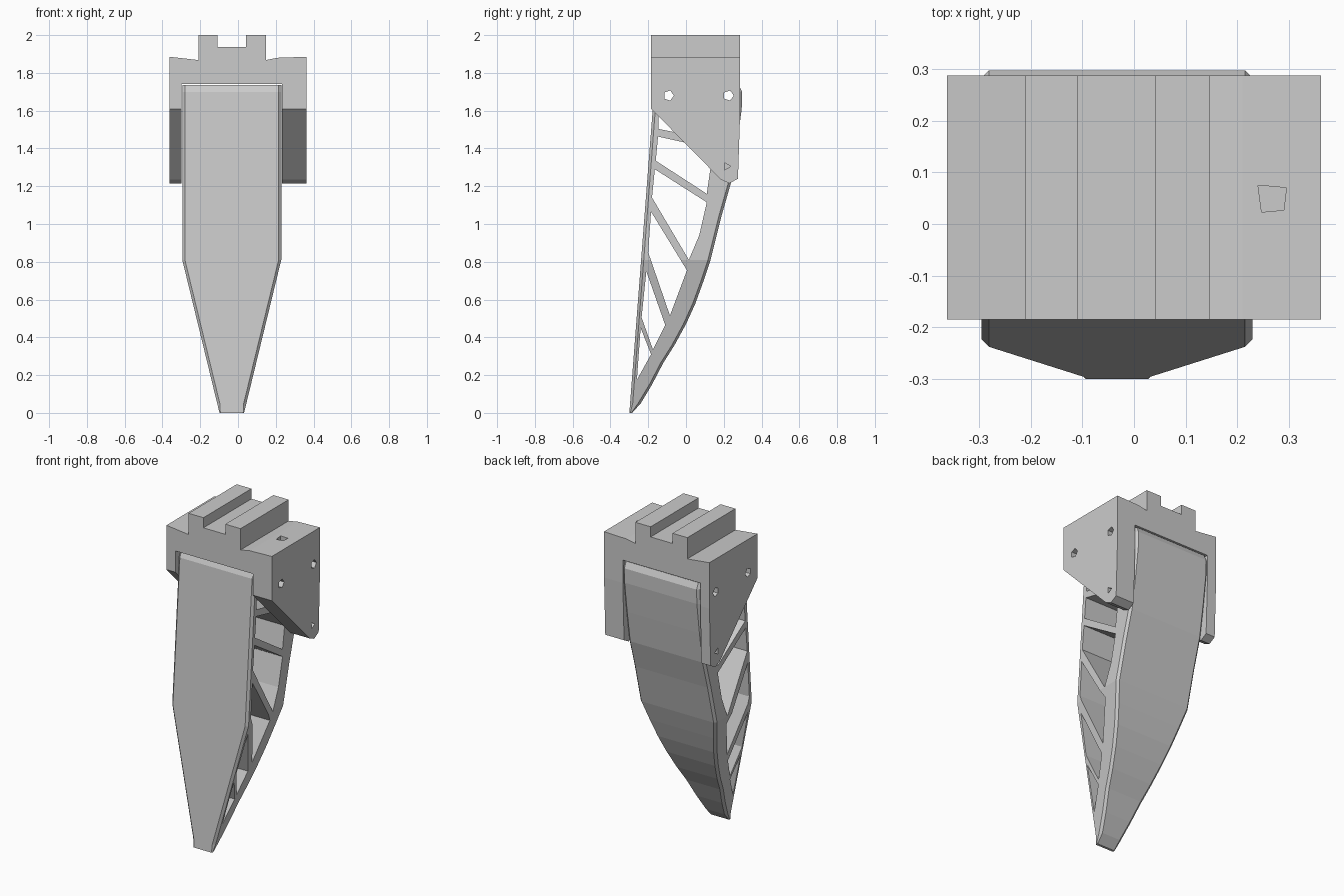
import bpy, bmesh, math

if "Cube" in bpy.data.objects:
    bpy.data.objects.remove(bpy.data.objects["Cube"])

CX = -0.033  # centre line of the leg blade


def prism(name, pts, axis, lo, hi):
    """Extrude a 2D outline along x (y,z points), y (x,z points) or z (x,y points)."""
    place = {'x': lambda p, t: (t, p[0], p[1]),
             'y': lambda p, t: (p[0], t, p[1]),
             'z': lambda p, t: (p[0], p[1], t)}[axis]
    return loft(name, [[place(p, t) for p in pts] for t in (lo, hi)])


def loft(name, rings):
    """Skin a stack of equal rings and cap both ends."""
    bm = bmesh.new()
    vs = [[bm.verts.new(c) for c in ring] for ring in rings]
    n = len(vs[0])
    for a, b in zip(vs, vs[1:]):
        for i in range(n):
            j = (i + 1) % n
            bm.faces.new((a[i], a[j], b[j], b[i]))
    bm.faces.new(vs[0])
    bm.faces.new(vs[-1])
    bmesh.ops.recalc_face_normals(bm, faces=bm.faces)
    me = bpy.data.meshes.new(name)
    bm.to_mesh(me)
    bm.free()
    ob = bpy.data.objects.new(name, me)
    bpy.context.collection.objects.link(ob)
    return ob


def combine(ob, tool, op='DIFFERENCE'):
    tool.hide_render = True
    mod = ob.modifiers.new(op, 'BOOLEAN')
    mod.operation, mod.object, mod.solver = op, tool, 'EXACT'
    bpy.context.view_layer.objects.active = ob
    bpy.ops.object.modifier_apply(modifier=mod.name)


def ngon(y, z, r, n):
    return [(y + r * math.cos(math.tau * i / n), z + r * math.sin(math.tau * i / n))
            for i in range(n)]


# Mounting block: side outline intersected with the railed, channelled front outline
block = prism("mount_block", [(-0.185, 2.1), (0.287, 2.1), (0.287, 1.6), (0.275, 1.24),
                              (0.23, 1.215), (0.185, 1.235), (-0.185, 1.61)], 'x', -0.6, 0.6)
front = prism("front_outline", [
    (-0.362, 1.1), (-0.362, 1.885), (-0.21, 1.868), (-0.21, 2.0), (-0.108, 2.0),
    (-0.108, 1.937), (0.042, 1.937), (0.042, 2.0), (0.147, 2.0), (0.147, 1.868),
    (0.21, 1.88), (0.362, 1.885), (0.362, 1.1), (0.233, 1.1), (0.233, 1.742),
    (-0.299, 1.742), (-0.299, 1.1)], 'y', -0.6, 0.6)
combine(block, front, 'INTERSECT')

# Tapered leg blade: chamfered rectangle sections of (z, back y)
back = [(0, -0.285), (0.05, -0.24), (0.15, -0.18), (0.265, -0.12), (0.36, -0.06),
        (0.47, 0.0), (0.58, 0.05), (0.69, 0.09), (0.81, 0.13), (0.93, 0.16),
        (1.05, 0.19), (1.225, 0.24), (1.42, 0.27), (1.61, 0.295), (1.7, 0.297), (1.737, 0.28)]
rings = []
for z, yb in back:
    yf = -0.30 + 0.077 * z + (0.015 if z > 1.72 else 0)
    w = 0.065 + 0.197 * min(z / 0.81, 1)
    c = min(0.014, (yb - yf) * 0.3)
    rings.append([(CX + x, y, z) for x, y in (
        (-w + c, yf), (w - c, yf), (w, yf + c), (w, yb - c),
        (w - c, yb), (-w + c, yb), (-w, yb - c), (-w, yf + c))])
blade = loft("leg_blade", rings)

# Lattice windows through the blade, leaving slanted struts
windows = [
    [(-0.145, 1.58), (0.02, 1.58), (0.02, 1.47), (-0.145, 1.503)],
    [(-0.148, 1.463), (0.0, 1.43), (0.13, 1.30), (0.11, 1.16), (-0.16, 1.335)],
    [(-0.165, 1.29), (0.11, 1.115), (0.07, 0.94), (0.015, 0.81), (-0.18, 1.14)],
    [(-0.185, 1.065), (0.005, 0.755), (-0.085, 0.515), (-0.2, 0.85)],
    [(-0.21, 0.75), (-0.11, 0.465), (-0.175, 0.335), (-0.235, 0.505)],
    [(-0.24, 0.45), (-0.185, 0.31), (-0.26, 0.175)]]
tools = [front]
for pts in windows:
    tool = prism("window_cutter", pts, 'x', -0.6, 0.6)
    combine(blade, tool)
    tools.append(tool)

# Bolt holes through the cheeks and the blade
for y, z, r, n in ((-0.092, 1.68, 0.028, 5), (0.225, 1.68, 0.028, 5), (0.215, 1.305, 0.022, 3)):
    tool = prism("bolt_cutter", ngon(y, z, r, n), 'x', -0.6, 0.6)
    combine(block, tool)
    if n == 5 or z > 1.5:
        combine(blade, tool)
    tools.append(tool)

# Small blind pocket on the top right shoulder
pocket = prism("pocket_cutter", [(0.24, 0.075), (0.295, 0.07), (0.29, 0.027), (0.247, 0.023)],
               'z', 1.83, 1.95)
combine(block, pocket)
tools.append(pocket)

for tool in tools:
    bpy.data.objects.remove(tool)
